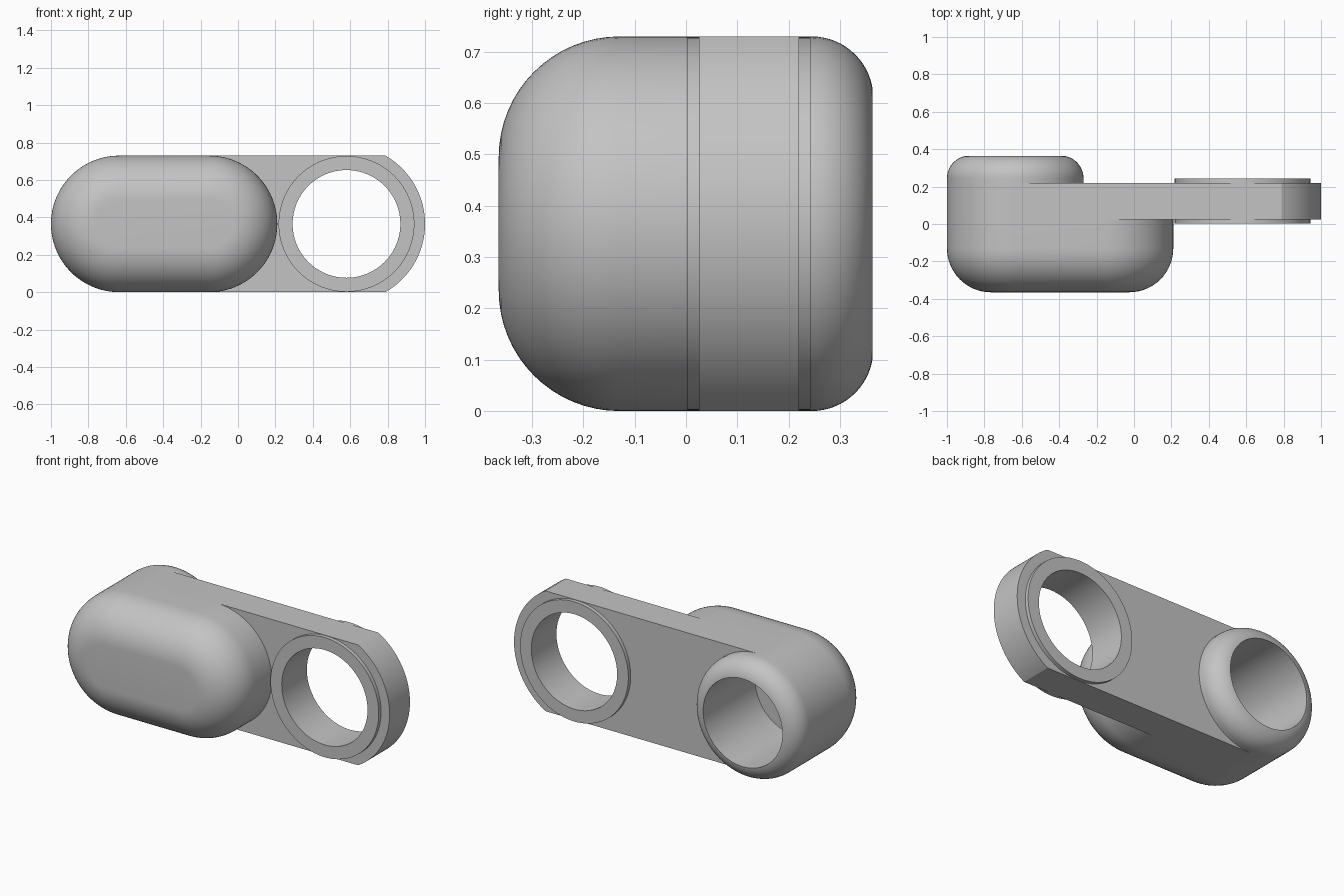
import bpy, bmesh, math
from math import pi, sin, cos

cube = bpy.data.objects.get("Cube")
if cube:
    bpy.data.objects.remove(cube, do_unlink=True)

R = 0.365          # half height of the whole piece
BORE_X, EYE_X = -0.635, 0.58
SEG = 48

grey = bpy.data.materials.new("plain grey")
grey.use_nodes = True
colour = (0.55, 0.55, 0.55, 1)
grey.diffuse_color = colour
grey.node_tree.nodes["Principled BSDF"].inputs["Base Color"].default_value = colour


def arc(cx, r, start, end):
    return [(cx + r * cos(start + (end - start) * i / SEG),
             R + r * sin(start + (end - start) * i / SEG)) for i in range(SEG + 1)]


def capsule(left, right, r):
    """Outline in x, z; a circle when both centres agree."""
    tail = arc(right, r, -pi / 2, pi / 2)
    return arc(left, r, pi / 2, 3 * pi / 2) + (tail[1:-1] if left == right else tail)


def loft(name, rings):
    """Closed solid through (y, outline) rings."""
    bm = bmesh.new()
    loops = [[bm.verts.new((x, y, z)) for x, z in pts] for y, pts in rings]
    for a, b in zip(loops, loops[1:]):
        for i in range(len(a)):
            j = (i + 1) % len(a)
            bm.faces.new((a[i], a[j], b[j], b[i]))
    bm.faces.new(loops[0])
    bm.faces.new(loops[-1])
    bmesh.ops.recalc_face_normals(bm, faces=bm.faces)
    mesh = bpy.data.meshes.new(name)
    bm.to_mesh(mesh)
    bm.free()
    mesh.materials.append(grey)
    obj = bpy.data.objects.new(name, mesh)
    bpy.context.collection.objects.link(obj)
    return obj


def rounded(name, left, right, y_open, y_end, fillet):
    """Capsule solid with a rounded rim at y_end."""
    way = 1 if y_end > y_open else -1
    rings = [(y_open, capsule(left, right, R))]
    for i in range(17):
        t = pi / 2 * i / 16
        rings.append((y_end - way * fillet * (1 - sin(t)),
                      capsule(left, right, R - fillet * (1 - cos(t)))))
    return loft(name, rings)


def prism(name, outline, y0, y1):
    return loft(name, [(y0, outline), (y1, outline)])


# Solid parts
body = rounded("body", BORE_X, -0.155, 0.025, -R, 0.235)
boss = rounded("back_boss", BORE_X, BORE_X, 0.22, R, 0.12)
END_R = 0.42
half = math.asin(R / END_R)
plate = prism("arm_plate", arc(BORE_X, R, pi / 2, 3 * pi / 2)
              + arc(EYE_X, END_R, -half, half), 0.025, 0.22)
ring = prism("eye_ring", capsule(EYE_X, EYE_X, 0.363), 0.002, 0.243)

# Blind bore from the back and through hole in the eye
bore = prism("bore_cutter", capsule(BORE_X, BORE_X, 0.266), -0.135, 0.6)
eye = prism("eye_cutter", capsule(EYE_X, EYE_X, 0.288), -0.3, 0.6)

for part, cutters in ((body, [bore]), (boss, [bore]),
                      (plate, [bore, eye]), (ring, [eye])):
    bpy.ops.object.select_all(action="DESELECT")
    part.select_set(True)
    bpy.context.view_layer.objects.active = part
    for cutter in cutters:
        mod = part.modifiers.new("cut", "BOOLEAN")
        mod.operation = "DIFFERENCE"
        mod.solver = "EXACT"
        mod.object = cutter
        bpy.ops.object.modifier_apply(modifier=mod.name)
    bpy.ops.object.shade_smooth_by_angle(angle=math.radians(25))

for cutter in (bore, eye):
    bpy.data.objects.remove(cutter, do_unlink=True)
